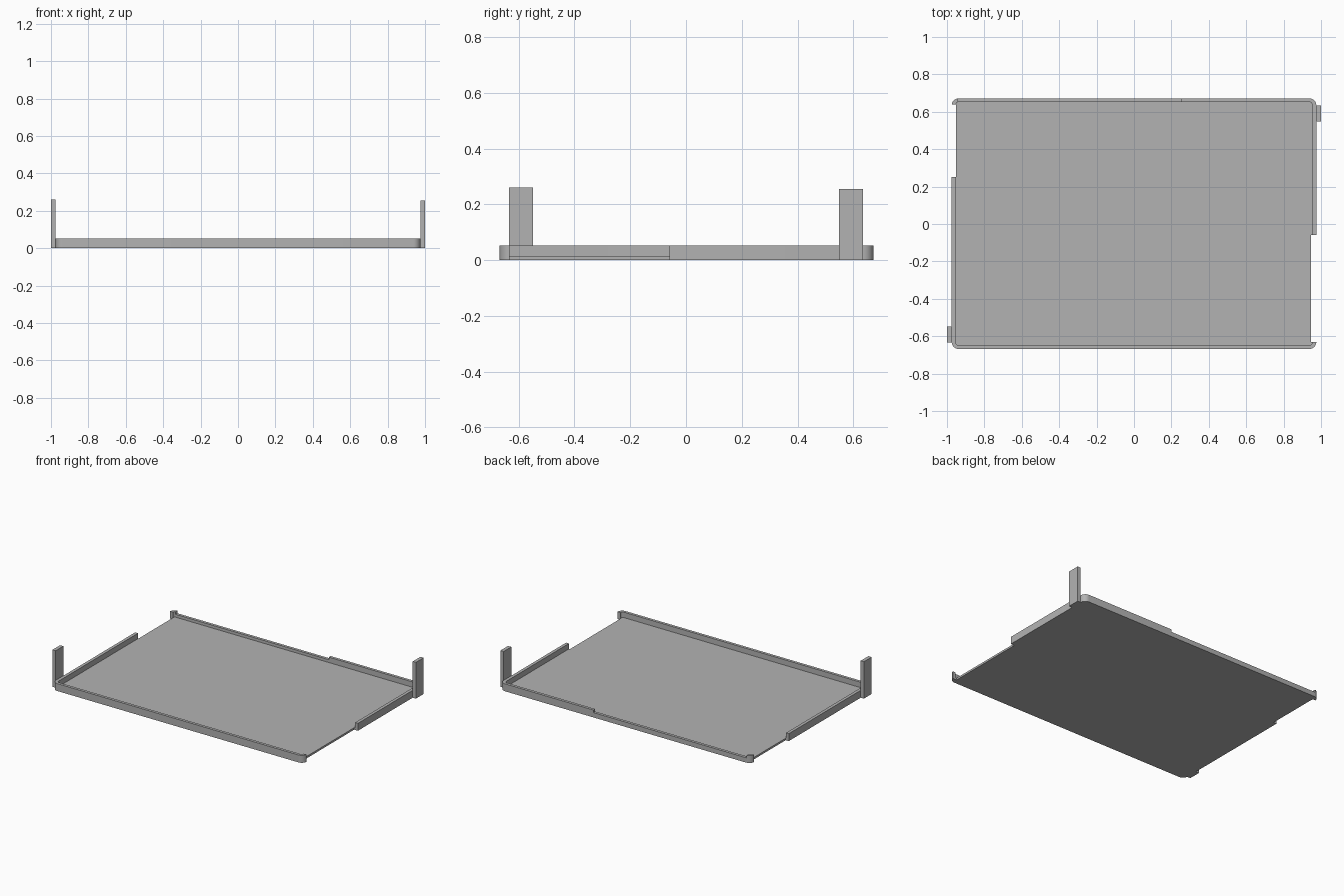
import bpy, bmesh
from math import cos, sin, pi

if "Cube" in bpy.data.objects:
    bpy.data.objects.remove(bpy.data.objects["Cube"])

GREY = (0.448, 0.448, 0.448, 1)
mat = bpy.data.materials.new("plain grey")
mat.use_nodes = True
mat.diffuse_color = GREY
mat.node_tree.nodes["Principled BSDF"].inputs["Base Color"].default_value = GREY


def prism(name, x0, x1, y0, y1, z0, z1, radius=0, steps=8):
    """Upright block, with rounded vertical corners if a radius is given."""
    outline = []
    corners = [(x1, y1), (x0, y1), (x0, y0), (x1, y0)]
    for i, (cx, cy) in enumerate(corners):
        if not radius:
            outline.append((cx, cy))
            continue
        mx = cx - radius if cx == x1 else cx + radius
        my = cy - radius if cy == y1 else cy + radius
        for k in range(steps + 1):
            a = (i + k / steps) * pi / 2
            outline.append((mx + radius * cos(a), my + radius * sin(a)))
    bm = bmesh.new()
    base = bm.faces.new([bm.verts.new((x, y, z0)) for x, y in outline])
    top = bmesh.ops.extrude_face_region(bm, geom=[base])["geom"]
    bmesh.ops.translate(bm, vec=(0, 0, z1 - z0),
                        verts=[v for v in top if isinstance(v, bmesh.types.BMVert)])
    bmesh.ops.recalc_face_normals(bm, faces=bm.faces)
    mesh = bpy.data.meshes.new(name)
    bm.to_mesh(mesh)
    bm.free()
    mesh.materials.append(mat)
    obj = bpy.data.objects.new(name, mesh)
    bpy.context.collection.objects.link(obj)
    return obj


def cut(target, cutter):
    """Subtract the cutter for good, then discard it."""
    cutter.hide_render = True
    mod = target.modifiers.new("cut", "BOOLEAN")
    mod.operation = "DIFFERENCE"
    mod.solver = "EXACT"
    mod.object = cutter
    bpy.context.view_layer.objects.active = target
    bpy.ops.object.modifier_apply(modifier=mod.name)
    bpy.data.objects.remove(cutter)


# Shallow tray with rounded corners
tray = prism("tray", -0.975, 0.975, -0.668, 0.672, 0, 0.052, radius=0.038)
cut(tray, prism("recess", -0.953, 0.953, -0.648, 0.652, 0.014, 0.2, radius=0.015))

# Openings in the side walls
cut(tray, prism("right_gap", 0.946, 1.2, -0.632, -0.06, -0.1, 0.2))
cut(tray, prism("left_gap", -1.2, -0.951, 0.25, 0.638, -0.1, 0.2))

# Lowered stretch of the back wall
cut(tray, prism("back_step", -0.942, 0.25, 0.64, 0.8, 0.034, 0.2))

# Upright tabs at opposite corners
tab_back = prism("back_tab", 0.975, 1.0, 0.549, 0.634, 0, 0.255)
tab_front = prism("front_tab", -1.0, -0.975, -0.634, -0.549, 0, 0.26)

# Smooth corners, crisp edges
bpy.ops.object.select_all(action="DESELECT")
for obj in (tray, tab_back, tab_front):
    obj.select_set(True)
bpy.context.view_layer.objects.active = tray
bpy.ops.object.shade_smooth_by_angle(angle=pi / 6)
